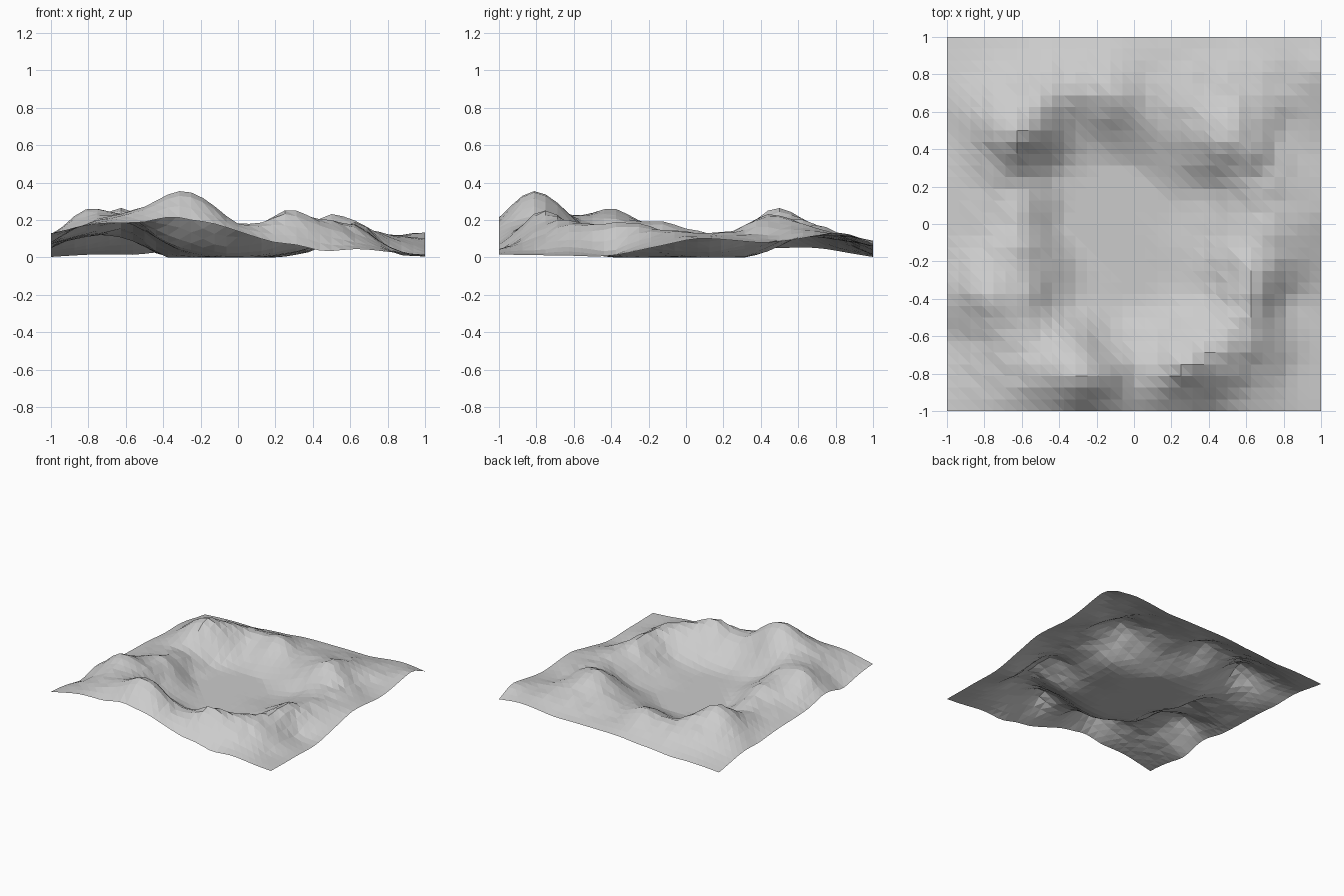
import bpy, bmesh
from mathutils import Vector, noise

if "Cube" in bpy.data.objects:
    bpy.data.objects.remove(bpy.data.objects["Cube"])

N = 32          # grid cells per side
SOFT = 0.06     # rounding of the interpolation at each control height

# Edge profiles: (position along edge, height)
front = [(-1, .13), (-.75, .18), (-.5, .19), (-.25, .2), (0, .14), (.2, .08), (.45, .035), (.65, .045), (1, .015)]
back = [(-1, .003), (-.8, .015), (-.55, .015), (-.25, .04), (.1, .06), (.5, .06), (.8, .09), (1, .07)]
left = [(-.6, .08), (-.2, .09), (.2, .07), (.5, .05), (.75, .045)]
right = [(-.7, .012), (-.4, .01), (-.1, .07), (.05, .1), (.4, .08), (.85, .13)]

# Peaks and saddles around the crater rim
rim = [(-.31, -.81, .355), (-.19, -.81, .32), (-.41, -.8, .32), (-.3, -.91, .3), (-.3, -.68, .28),
       (-.56, -.64, .23), (-.8, -.38, .26), (-.63, -.4, .23), (-.66, -.2, .18),
       (-.54, -.12, .17), (-.57, .08, .12), (-.62, .24, .11), (-.62, .46, .26),
       (-.75, .48, .21), (-.5, .6, .2), (-.3, .72, .14), (-.1, .66, .17),
       (.05, .74, .11), (.28, .56, .14), (.5, .43, .24), (.62, .33, .17),
       (.65, .02, .13), (.62, -.2, .17), (.67, -.36, .18), (.6, -.6, .19),
       (.45, -.7, .21), (.25, -.77, .25), (.02, -.8, .18)]

# Crater floor and the slopes rising from it
basin = [(0, 0, 0), (-.3, .2, 0), (-.3, -.1, 0), (0, .3, 0), (-.1, -.3, 0), (.2, .12, 0),
         (.2, -.15, .01), (.4, -.1, .05), (-.1, -.55, .05), (.15, -.5, .04), (.4, -.4, .06),
         (-.35, -.45, .07), (-.42, .28, .02), (-.42, 0, .02), (.4, .2, .05), (-.15, .42, .03),
         (-.3, .52, .07)]

# Foothills outside the rim
outer = [(.8, -.4, .04), (.85, -.75, .03), (.6, -.87, .09), (-.82, -.75, .18), (.8, .5, .1),
         (.8, .8, .12), (.4, .85, .1), (-.5, .85, .09), (-.82, .82, .06), (-.85, .4, .12),
         (-.85, 0, .11)]

points = ([(t, -1, h) for t, h in front] + [(t, 1, h) for t, h in back]
          + [(-1, t, h) for t, h in left] + [(1, t, h) for t, h in right]
          + rim + basin + outer)


def kernel(ax, ay, bx, by):
    return ((ax - bx) ** 2 + (ay - by) ** 2 + SOFT ** 2) ** .5


def solve(rows):
    """Gauss-Jordan elimination with pivoting on an augmented matrix."""
    n = len(rows)
    for i in range(n):
        p = max(range(i, n), key=lambda r: abs(rows[r][i]))
        rows[i], rows[p] = rows[p], rows[i]
        d = rows[i][i]
        rows[i] = [v / d for v in rows[i]]
        for r in range(n):
            f = rows[r][i]
            if r != i and f:
                rows[r] = [a - f * b for a, b in zip(rows[r], rows[i])]
    return [row[-1] for row in rows]


weights = solve([[kernel(ax, ay, bx, by) for bx, by, _ in points] + [h] for ax, ay, h in points])


def height(x, y):
    h = sum(w * kernel(x, y, px, py) for w, (px, py, _) in zip(weights, points))
    # craggy relief, fading out at the edges, the floor and the tallest summit
    inside = min(1, (1 - max(abs(x), abs(y))) * 5)
    crag = max(0, min(h, .36 - h))
    rough = noise.noise(Vector((x * 9, y * 9, 3.7))) * .12 * crag * inside
    return max(0, h + rough)


# Terrain: a triangulated height grid with flat faces
bm = bmesh.new()
grid = []
for j in range(N + 1):
    y = -1 + 2 * j / N
    grid.append([bm.verts.new((x, y, height(x, y))) for x in (-1 + 2 * i / N for i in range(N + 1))])
for j in range(N):
    for i in range(N):
        a, b = grid[j][i], grid[j][i + 1]
        c, d = grid[j + 1][i + 1], grid[j + 1][i]
        bm.faces.new((a, b, d))
        bm.faces.new((b, c, d))

mesh = bpy.data.meshes.new("crater_terrain")
bm.to_mesh(mesh)
bm.free()
bpy.context.collection.objects.link(bpy.data.objects.new("crater_terrain", mesh))
